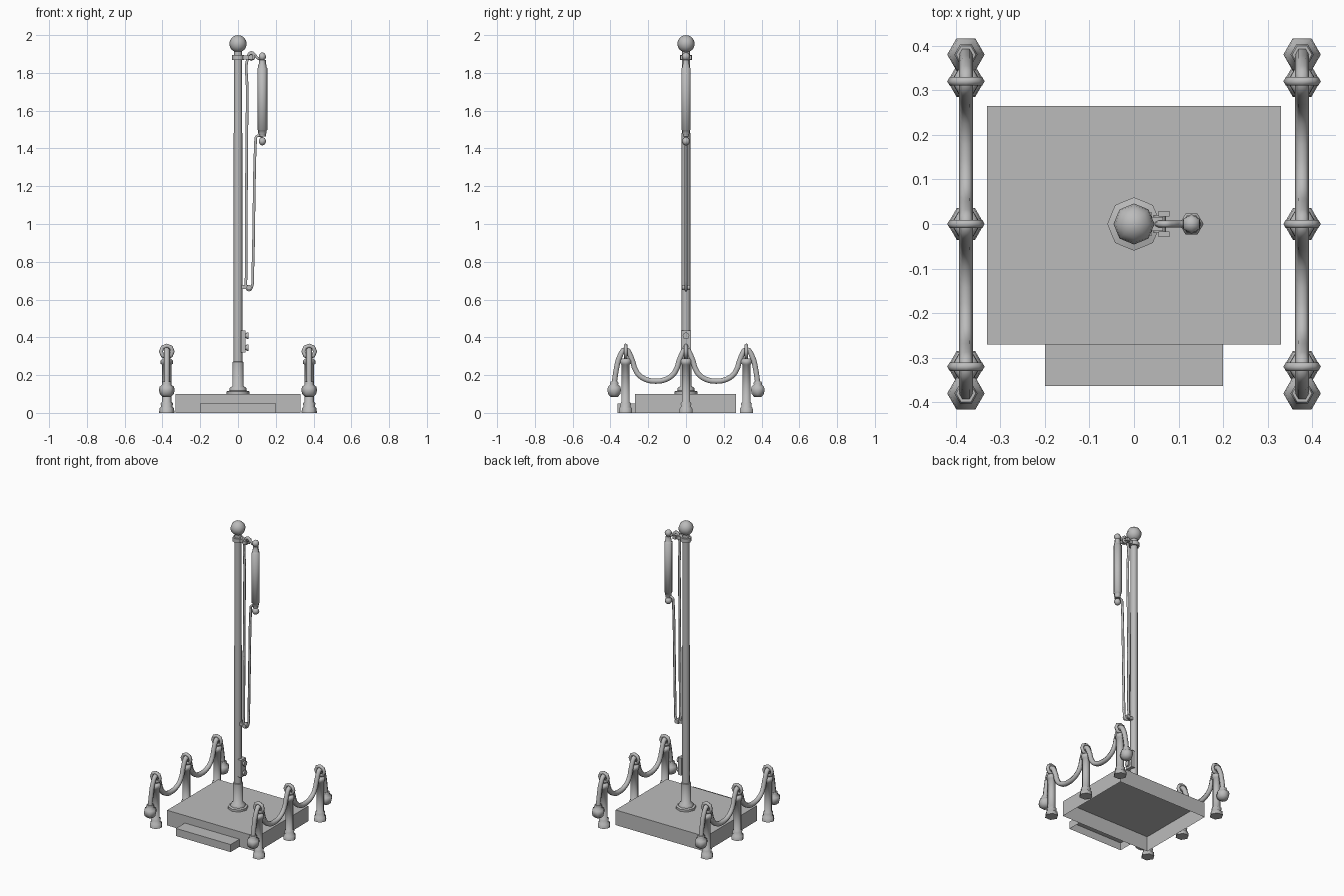
import bpy, bmesh, math
from mathutils import Vector

cube = bpy.data.objects.get("Cube")
if cube:
    bpy.data.objects.remove(cube, do_unlink=True)

grey = bpy.data.materials.new("plain grey")
grey.use_nodes = True
COLOUR = (0.5, 0.5, 0.5, 1)
grey.diffuse_color = COLOUR
grey.node_tree.nodes["Principled BSDF"].inputs["Base Color"].default_value = COLOUR


def add(name, bm, loc=(0, 0, 0), smooth=None):
    bmesh.ops.recalc_face_normals(bm, faces=bm.faces)
    mesh = bpy.data.meshes.new(name)
    bm.to_mesh(mesh)
    bm.free()
    mesh.materials.append(grey)
    ob = bpy.data.objects.new(name, mesh)
    ob.location = loc
    bpy.context.collection.objects.link(ob)
    if smooth:
        bpy.ops.object.select_all(action='DESELECT')
        ob.select_set(True)
        bpy.context.view_layer.objects.active = ob
        bpy.ops.object.shade_smooth_by_angle(angle=math.radians(smooth))
    return ob


def box(name, low, high, open_bottom=False):
    bm = bmesh.new()
    bmesh.ops.create_cube(bm, size=1)
    low, high = Vector(low), Vector(high)
    for v in bm.verts:
        v.co = (low + high) / 2 + v.co * (high - low)
    if open_bottom:
        bmesh.ops.recalc_face_normals(bm, faces=bm.faces)
        under = [f for f in bm.faces if f.normal.z < -0.9]
        bmesh.ops.delete(bm, geom=under, context='FACES')
    return add(name, bm)


def lathe(name, profile, sides, loc=(0, 0, 0), axis='Z'):
    """Turn a (radius, height) profile, with flat end caps."""
    bm = bmesh.new()
    rings = []
    for r, h in profile:
        ring = []
        for i in range(sides):
            a = math.tau * i / sides
            p = (r * math.cos(a), r * math.sin(a), h)
            ring.append(bm.verts.new(p if axis == 'Z' else (h, p[1], p[0])))
        rings.append(ring)
    for a, b in zip(rings, rings[1:]):
        for i in range(sides):
            j = (i + 1) % sides
            bm.faces.new((a[i], a[j], b[j], b[i]))
    bm.faces.new(rings[0])
    bm.faces.new(rings[-1])
    return add(name, bm, loc, 62)


def ball(name, radius, loc, sides=8):
    bm = bmesh.new()
    bmesh.ops.create_uvsphere(bm, u_segments=sides, v_segments=8, radius=radius)
    return add(name, bm, loc, 62)


def tube(name, points, radius, res=4):
    cu = bpy.data.curves.new(name, 'CURVE')
    cu.dimensions = '3D'
    cu.bevel_depth = radius
    cu.bevel_resolution = 1
    cu.resolution_u = res
    cu.use_fill_caps = True
    sp = cu.splines.new('BEZIER')
    sp.bezier_points.add(len(points) - 1)
    for bp, p in zip(sp.bezier_points, points):
        bp.co = p
        bp.handle_left_type = bp.handle_right_type = 'AUTO'
    sp.use_smooth = True
    cu.materials.append(grey)
    ob = bpy.data.objects.new(name, cu)
    bpy.context.collection.objects.link(ob)
    return ob


def torus(name, major, minor, loc):
    bpy.ops.mesh.primitive_torus_add(
        major_segments=8, minor_segments=6, major_radius=major, minor_radius=minor,
        location=loc, rotation=(math.pi / 2, 0, 0))
    ob = bpy.context.object
    ob.name = name
    ob.data.materials.append(grey)
    bpy.ops.object.shade_smooth_by_angle(angle=math.radians(62))
    return ob


# Plinth and step, hollow underneath
box("plinth", (-0.33, -0.27, 0), (0.33, 0.265, 0.1), True)
box("step", (-0.2, -0.363, 0), (0.2, -0.27, 0.05), True)

# Flagpole with stepped foot, sleeve and ball finial
lathe("pole_foot", [(0.06, 0.1), (0.06, 0.114), (0.046, 0.118), (0.044, 0.132),
                    (0.03, 0.142), (0.03, 0.27), (0.023, 0.272)], 8)
lathe("pole", [(0.024, 0.14), (0.022, 1.93)], 8)
lathe("pole_top_collar", [(0.033, 1.868), (0.033, 1.895)], 8)
ball("finial", 0.046, (0, 0, 1.954))

# Pulley arm at the top of the pole
box("pulley_arm", (0.02, -0.016, 1.87), (0.065, 0.016, 1.893))
for s in (-1, 1):
    box("pulley_cheek", (0.055, s * 0.023 - 0.006, 1.872), (0.08, s * 0.023 + 0.006, 1.893))
torus("pulley_wheel", 0.016, 0.008, (0.07, 0, 1.888))

# Halyard: over the pulley, down to the lower guide and back up
tube("halyard", [(0.13, 0, 1.872), (0.105, 0, 1.878), (0.085, 0, 1.9), (0.068, 0, 1.908),
                 (0.052, 0, 1.885), (0.049, 0, 1.7), (0.043, 0, 0.72), (0.044, 0, 0.665),
                 (0.058, 0, 0.65), (0.073, 0, 0.668), (0.078, 0, 0.73),
                 (0.093, 0, 1.44), (0.1, 0, 1.465), (0.13, 0, 1.465)], 0.008)
box("halyard_guide", (0.015, -0.012, 0.656), (0.06, 0.012, 0.676))
lathe("guide_wheel", [(0.014, -0.02), (0.014, 0.02)], 8, (0.058, 0, 0.664)).rotation_euler.x = math.pi / 2

# Furled flag roll with end caps and knobs
lathe("furled_flag", [(0.018, 1.462), (0.018, 1.474), (0.022, 1.48), (0.022, 1.495),
                      (0.027, 1.498), (0.027, 1.825), (0.022, 1.828), (0.022, 1.842),
                      (0.018, 1.848), (0.018, 1.868)], 6, (0.129, 0, 0))
for z in (1.438, 1.886):
    ball("flag_knob", 0.022, (0.129, 0, z), 6)

# Cleat plate with two knobs
box("cleat_plate", (0.015, -0.026, 0.32), (0.04, 0.026, 0.435))
for z in (0.345, 0.408):
    lathe("cleat_knob", [(0.012, 0.035), (0.012, 0.045), (0.018, 0.046), (0.018, 0.056)],
          8, (0, 0, z), 'X')

# Rope barriers on both sides
POST = [(0.041, 0), (0.038, 0.026), (0.03, 0.032), (0.033, 0.05), (0.025, 0.058),
        (0.025, 0.255), (0.032, 0.26), (0.032, 0.278), (0.022, 0.288)]
BULB = [(0.02, -0.036), (0.036, -0.022), (0.042, 0.0), (0.038, 0.018), (0.024, 0.03),
        (0.026, 0.038), (0.022, 0.046)]
HALF_ROPE = [(0, 0.335), (0.027, 0.3), (0.06, 0.213), (0.105, 0.178), (0.16, 0.168),
             (0.215, 0.178), (0.26, 0.213), (0.293, 0.3), (0.32, 0.335), (0.35, 0.3),
             (0.368, 0.235), (0.38, 0.155)]
for side, x in (("left", 0.377), ("right", -0.377)):
    for y in (-0.32, 0, 0.32):
        lathe(side + "_post", POST, 6, (x, y, 0))
        torus(side + "_rope_ring", 0.031, 0.011, (x, y, 0.325))
    for y in (-0.38, 0.38):
        lathe(side + "_rope_end", BULB, 6, (x, y, 0.12))
    path = [(x, -y, z) for y, z in reversed(HALF_ROPE)] + [(x, y, z) for y, z in HALF_ROPE[1:]]
    tube(side + "_barrier_rope", path, 0.016, 3)
